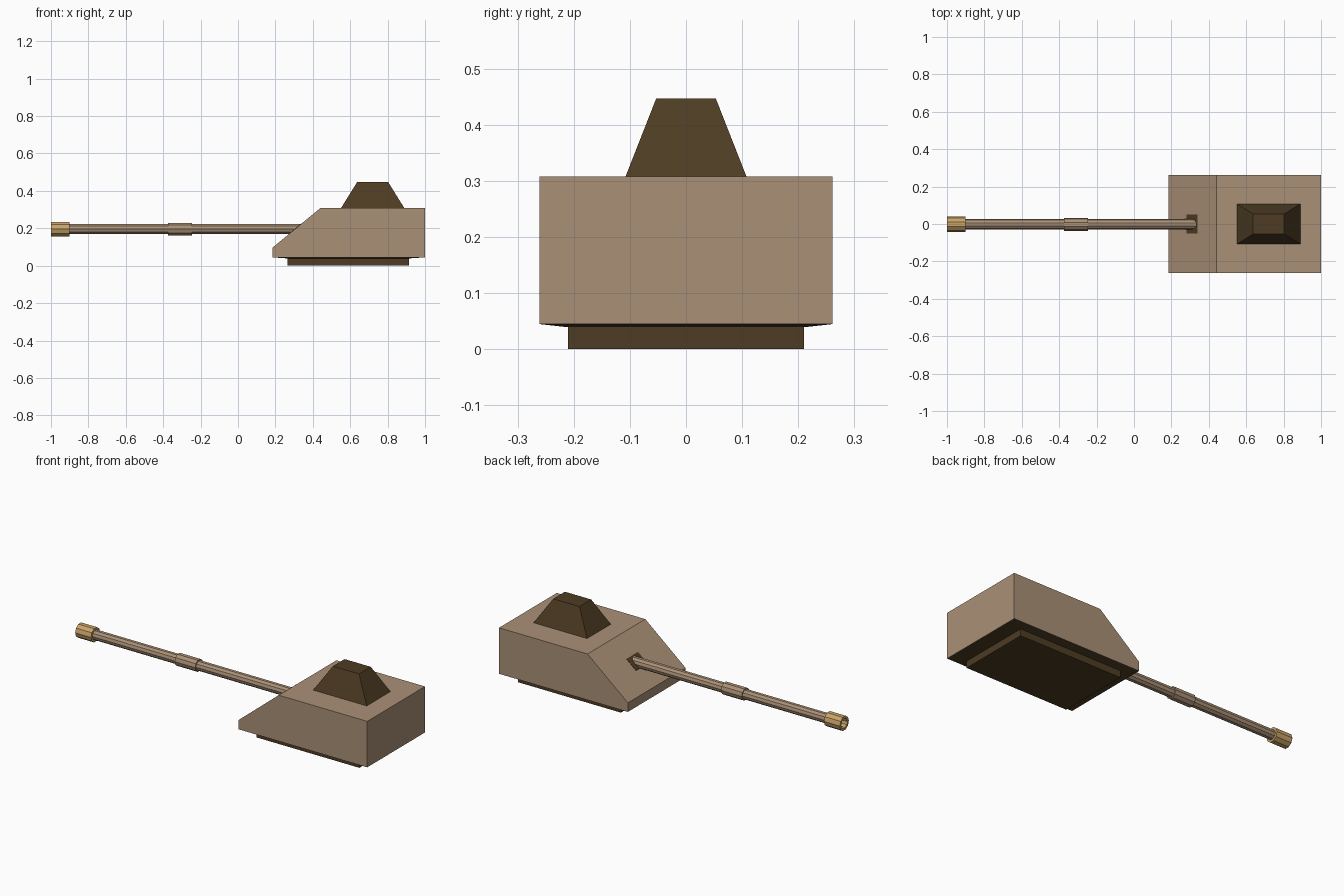
import bpy, bmesh, math

if "Cube" in bpy.data.objects:
    bpy.data.objects.remove(bpy.data.objects["Cube"])


def material(name, rgb):
    m = bpy.data.materials.new(name)
    m.diffuse_color = (*rgb, 1)
    m.use_nodes = True
    m.node_tree.nodes["Principled BSDF"].inputs["Base Color"].default_value = m.diffuse_color
    return m


TAN = material("tan_paint", (0.40, 0.28, 0.18))
DARK = material("dark_brown", (0.075, 0.045, 0.017))
GOLD = material("brass", (0.58, 0.37, 0.14))


def loft(name, rings, mat, cap=True, closed=False):
    """Skin a list of equal-length point rings, capped or closed on itself."""
    bm = bmesh.new()
    loops = [[bm.verts.new(p) for p in r] for r in rings]
    n = len(loops[0])
    pairs = list(zip(loops, loops[1:]))
    if closed:
        pairs.append((loops[-1], loops[0]))
    for a, b in pairs:
        for i in range(n):
            j = (i + 1) % n
            bm.faces.new((a[i], a[j], b[j], b[i]))
    if cap and not closed:
        bm.faces.new(loops[0])
        bm.faces.new(loops[-1])
    bmesh.ops.recalc_face_normals(bm, faces=bm.faces)
    me = bpy.data.meshes.new(name)
    bm.to_mesh(me)
    bm.free()
    me.materials.append(mat)
    ob = bpy.data.objects.new(name, me)
    bpy.context.collection.objects.link(ob)
    return ob


def rect(x0, x1, hy, z):
    return [(x0, -hy, z), (x1, -hy, z), (x1, hy, z), (x0, hy, z)]


SIDES, AXIS_Y, AXIS_Z = 10, -0.002, 0.196


def ring(x, r):
    return [(x, AXIS_Y + r * math.cos(math.tau * i / SIDES),
             AXIS_Z + r * math.sin(math.tau * i / SIDES)) for i in range(SIDES)]


# Wedge-fronted turret body
profile = [(0.185, 0.045), (1.0, 0.045), (1.0, 0.308), (0.44, 0.308), (0.185, 0.097)]
loft("turret_body", [[(x, y, z) for x, z in profile] for y in (-0.261, 0.261)], TAN)

# Turret base with a shallow sloping collar under the body
loft("turret_base", [rect(0.265, 0.915, 0.21, 0), rect(0.265, 0.915, 0.21, 0.039),
                     rect(0.187, 0.998, 0.26, 0.0445)], DARK)

# Tapered cupola on the roof
loft("cupola", [rect(0.55, 0.89, 0.108, 0.307), rect(0.637, 0.803, 0.053, 0.447)], DARK)

# Gun port plate lying on the sloped front
slope = (0.308 - 0.097) / (0.44 - 0.185)


def port(lift):
    return [(x, y, 0.097 + (x - 0.185) * slope + lift)
            for x, y in ((0.28, -0.052), (0.34, -0.052), (0.34, 0.052), (0.28, 0.052))]


loft("gun_port", [port(-0.01), port(0.002)], DARK)

# Gun barrel with its mid sleeve
loft("gun_barrel", [ring(-0.92, 0.028), ring(0.36, 0.028)], TAN)
loft("barrel_sleeve", [ring(-0.375, 0.028), ring(-0.375, 0.035),
                       ring(-0.245, 0.035), ring(-0.245, 0.028)], TAN, closed=True)

# Hollow muzzle
loft("muzzle", [ring(-1.0, 0.028), ring(-1.0, 0.041),
                ring(-0.9, 0.041), ring(-0.9, 0.028)], GOLD, closed=True)
